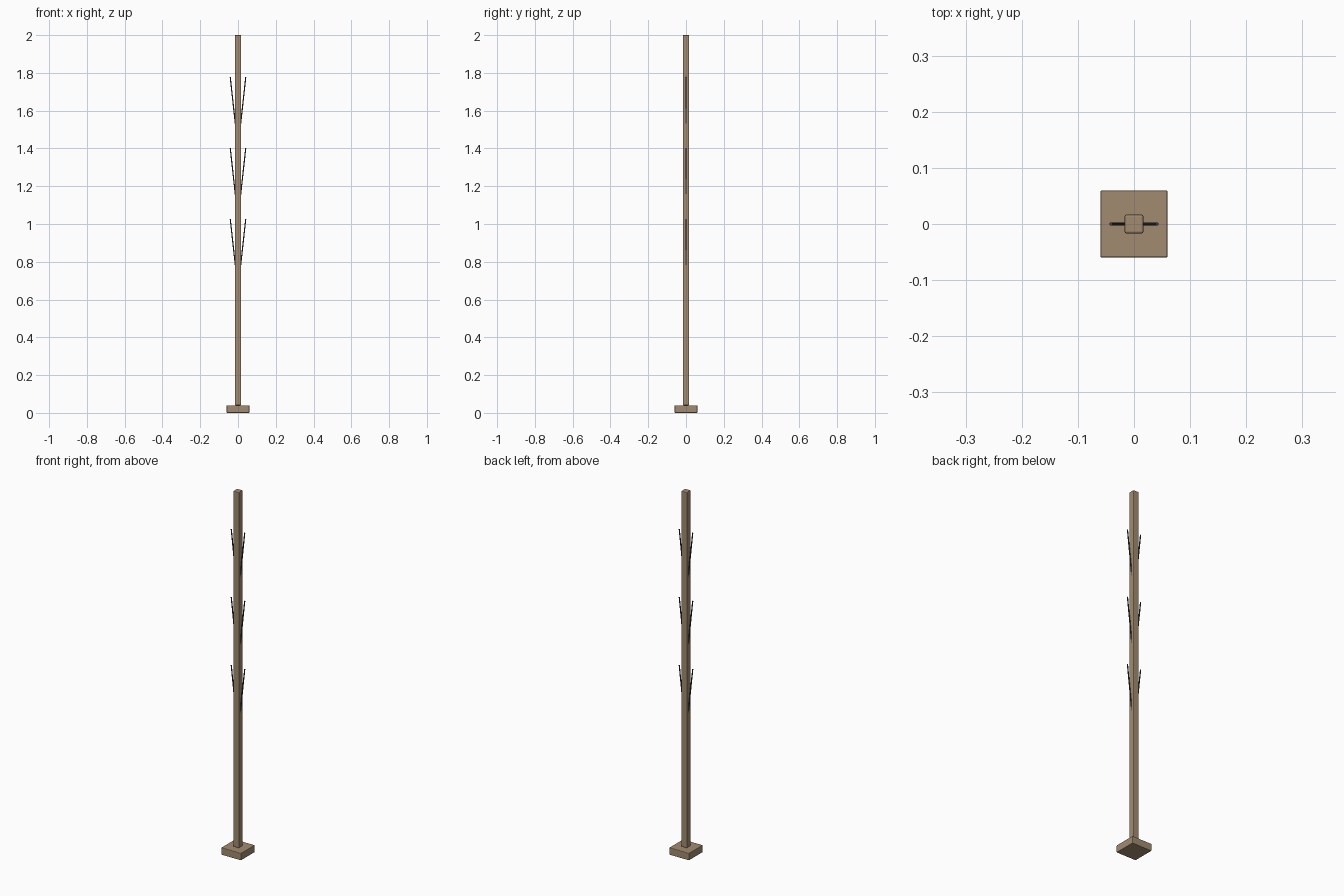
import bpy
from mathutils import Vector

if "Cube" in bpy.data.objects:
    bpy.data.objects.remove(bpy.data.objects["Cube"])


def material(name, color):
    m = bpy.data.materials.new(name)
    m.diffuse_color = (*color, 1)
    m.use_nodes = True
    m.node_tree.nodes["Principled BSDF"].inputs["Base Color"].default_value = m.diffuse_color
    return m


wood = material("wood", (0.36, 0.26, 0.16))
metal = material("dark_metal", (0.04, 0.05, 0.06))


def box(name, size, z0, z1, bevel):
    bpy.ops.mesh.primitive_cube_add(size=1, location=(0, 0, (z0 + z1) / 2))
    o = bpy.context.object
    o.name = name
    o.scale = (size, size, z1 - z0)
    bpy.ops.object.transform_apply(location=False, rotation=False, scale=True)
    b = o.modifiers.new("bevel", 'BEVEL')
    b.width = bevel
    b.segments = 2
    o.data.materials.append(wood)


def rod(name, a, b, radius):
    a, b = Vector(a), Vector(b)
    d = b - a
    bpy.ops.mesh.primitive_cylinder_add(vertices=12, radius=radius, depth=d.length,
                                        location=(a + b) / 2)
    o = bpy.context.object
    o.name = name
    o.rotation_euler = d.to_track_quat('Z', 'Y').to_euler()
    o.data.materials.append(metal)
    bpy.ops.object.shade_smooth_by_angle()


# Foot plate and tall square post
box("base", 0.12, 0.0, 0.04, 0.003)
box("post", 0.034, 0.04, 2.0, 0.004)

# Three pairs of thin pegs leaning outward and up
for i in range(3):
    z = 0.78 + 0.375 * i
    for side, s in (("left", -1), ("right", 1)):
        rod(f"peg_{side}_{i + 1}", (s * 0.014, 0, z), (s * 0.041, 0, z + 0.247), 0.003)
